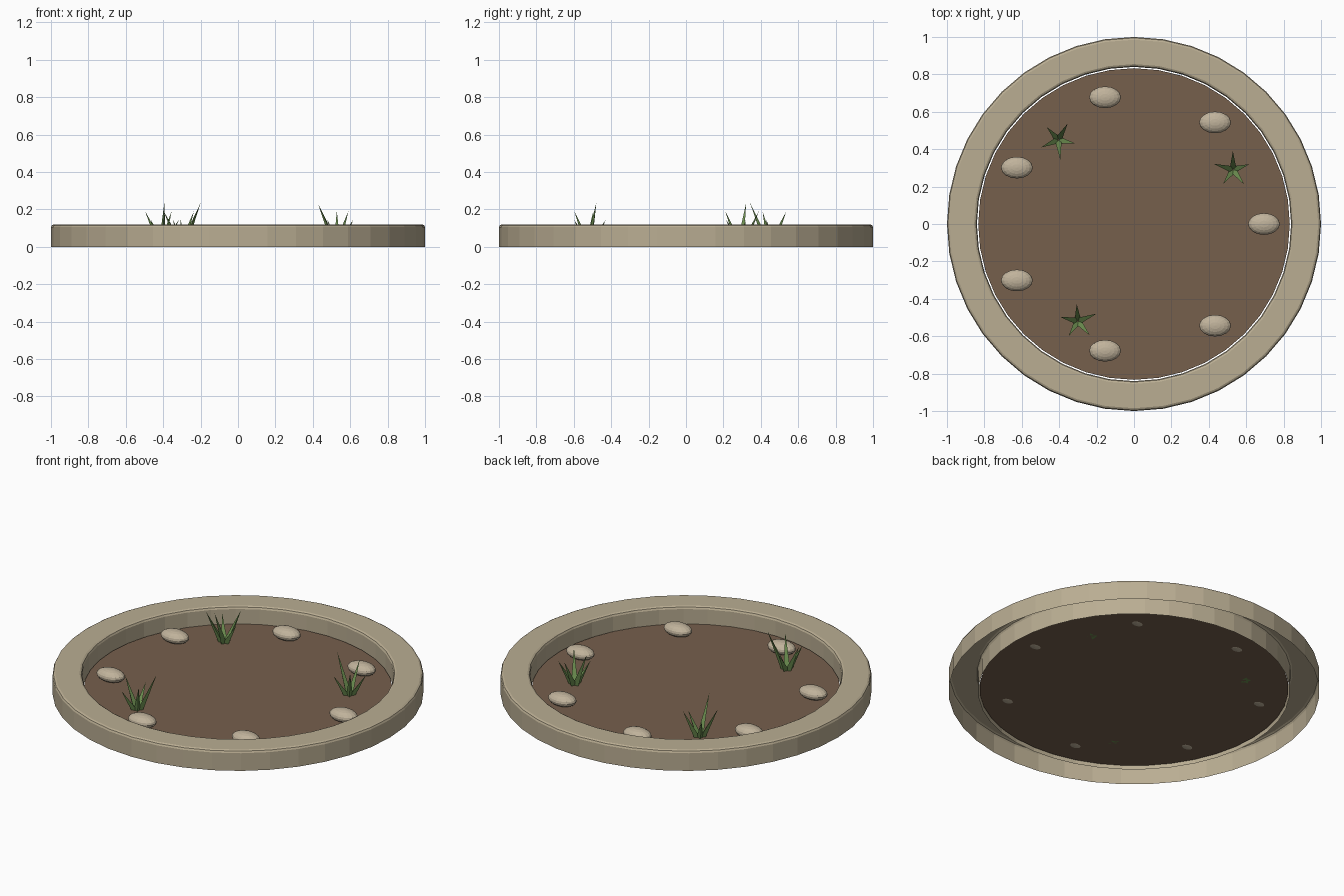
import bpy, bmesh, math
from mathutils import Vector

if "Cube" in bpy.data.objects:
    bpy.data.objects.remove(bpy.data.objects["Cube"])


def material(name, rgb):
    m = bpy.data.materials.new(name)
    m.diffuse_color = (*rgb, 1)
    m.use_nodes = True
    m.node_tree.nodes["Principled BSDF"].inputs["Base Color"].default_value = m.diffuse_color
    return m


STONE = material("rim_stone", (0.49, 0.42, 0.29))
SOIL = material("soil_brown", (0.18, 0.115, 0.073))
PEBBLE = material("pebble_tan", (0.53, 0.45, 0.33))
GRASS = material("grass_green", (0.15, 0.27, 0.08))


def add_object(name, bm, mat):
    me = bpy.data.meshes.new(name)
    bm.to_mesh(me)
    bm.free()
    me.materials.append(mat)
    ob = bpy.data.objects.new(name, me)
    bpy.context.collection.objects.link(ob)
    return ob


SIDES = 40
SOIL_Z = 0.02

# Rim: bevelled profile turned round the z axis, open underneath
profile = [(1, 0), (1, 0.105), (0.995, 0.115), (0.985, 0.12),
           (0.855, 0.12), (0.845, 0.115), (0.84, 0.105), (0.84, 0)]
bm = bmesh.new()
rings = []
for i in range(SIDES):
    a = math.tau * i / SIDES
    rings.append([bm.verts.new((r * math.cos(a), r * math.sin(a), z)) for r, z in profile])
for i in range(SIDES):
    p, q = rings[i], rings[(i + 1) % SIDES]
    for k in range(len(profile) - 1):
        bm.faces.new((p[k], q[k], q[k + 1], p[k + 1]))
add_object("rim", bm, STONE)

# Soil: a flat disc just inside the rim
bm = bmesh.new()
bmesh.ops.create_circle(bm, cap_ends=True, segments=SIDES, radius=0.833)
bmesh.ops.translate(bm, verts=bm.verts, vec=(0, 0, SOIL_Z))
for f in bm.faces:
    if f.normal.z < 0:
        f.normal_flip()
add_object("soil", bm, SOIL)

# Pebbles: seven flattened spheres in a ring
for i in range(7):
    a = math.tau * i / 7
    bm = bmesh.new()
    bmesh.ops.create_uvsphere(bm, u_segments=16, v_segments=10, radius=1)
    bmesh.ops.scale(bm, verts=bm.verts, vec=(0.085, 0.058, 0.036))
    ob = add_object(f"pebble_{i + 1}", bm, PEBBLE)
    ob.location = (0.695 * math.cos(a), 0.695 * math.sin(a), 0.053)

# Grass: tufts of five outward-leaning pointed blades (x, y, first blade angle)
for t, (x, y, start) in enumerate([(-0.405, 0.45, 132), (0.53, 0.29, 19), (-0.3, -0.52, 238)]):
    bm = bmesh.new()
    for i in range(5):
        a = math.radians(start + 72 * i)
        out = Vector((math.cos(a), math.sin(a), 0))
        side = Vector((-out.y, out.x, 0))
        centre = Vector((x, y, SOIL_Z)) + out * 0.014
        tip = Vector((x, y, 0.145 + 0.045 * (i % 3))) + out * (0.092 + 0.008 * (i % 3))
        base = [bm.verts.new(centre + p) for p in
                (out * 0.02, side * 0.018 - out * 0.01, side * -0.018 - out * 0.01)]
        top = bm.verts.new(tip)
        bm.faces.new(base[::-1])
        for k in range(3):
            bm.faces.new((base[k], base[(k + 1) % 3], top))
    bmesh.ops.recalc_face_normals(bm, faces=bm.faces)
    add_object(f"grass_tuft_{t + 1}", bm, GRASS)
